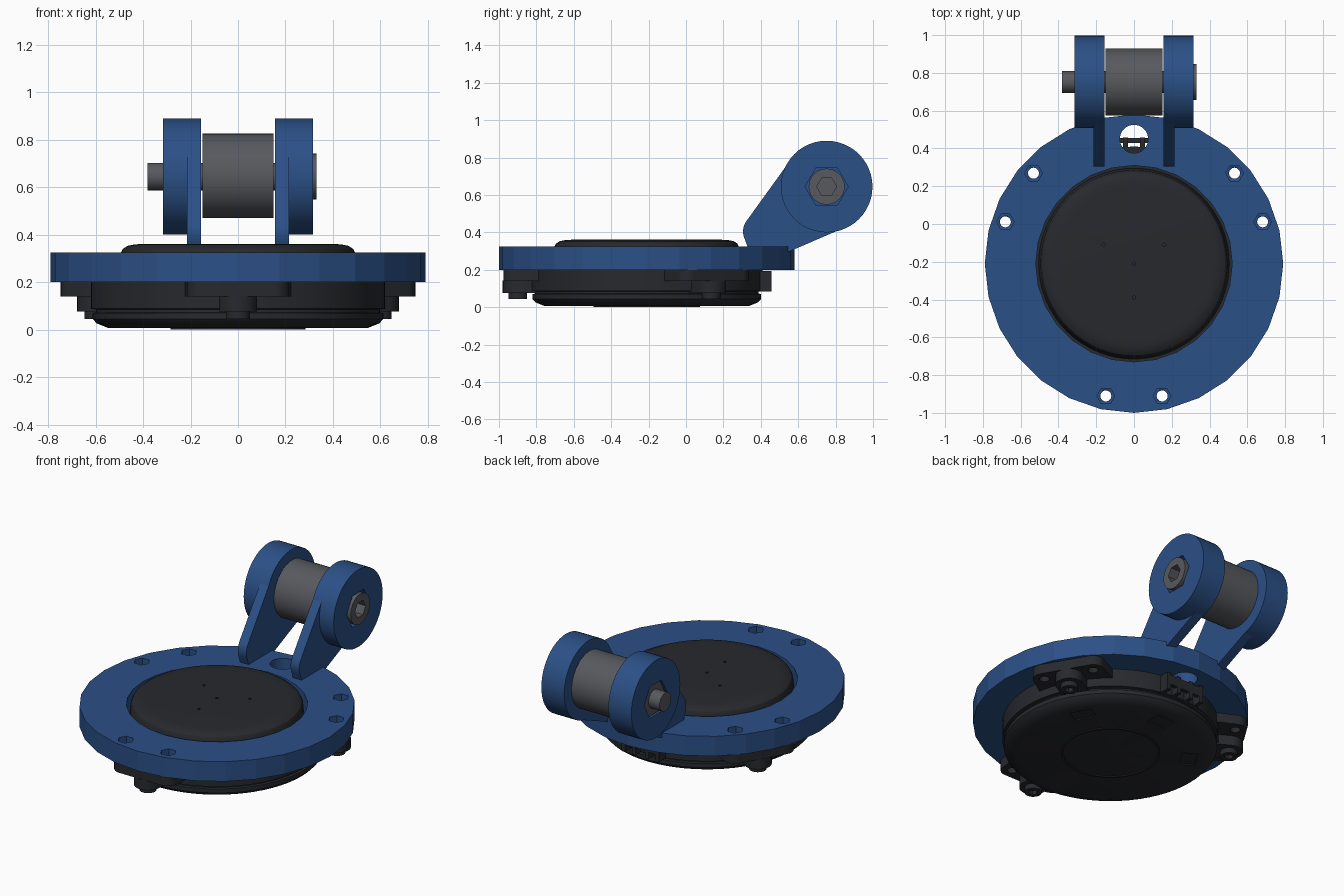
import bpy, bmesh
from math import sin, cos, pi, radians
from mathutils import Vector

if "Cube" in bpy.data.objects:
    bpy.data.objects.remove(bpy.data.objects["Cube"])

CY = -0.21          # centre of the round plate
HY, HZ = 0.752, 0.645  # hinge axis

def material(name, rgb):
    m = bpy.data.materials.new(name)
    m.diffuse_color = (*rgb, 1)
    m.use_nodes = True
    m.node_tree.nodes["Principled BSDF"].inputs["Base Color"].default_value = m.diffuse_color
    return m

BLUE = material("blue_plastic", (0.024, 0.08, 0.24))
BLACK = material("black_plastic", (0.02, 0.022, 0.026))
STEEL = material("dark_steel", (0.095, 0.1, 0.112))

def finish(name, bm, mat, smooth=30):
    bmesh.ops.recalc_face_normals(bm, faces=bm.faces)
    me = bpy.data.meshes.new(name)
    bm.to_mesh(me)
    bm.free()
    ob = bpy.data.objects.new(name, me)
    bpy.context.collection.objects.link(ob)
    if mat:
        me.materials.append(mat)
    shade(ob, smooth)
    return ob

def shade(ob, angle):
    bpy.ops.object.select_all(action='DESELECT')
    bpy.context.view_layer.objects.active = ob
    ob.select_set(True)
    if angle:
        bpy.ops.object.shade_smooth_by_angle(angle=radians(angle))

def prism(name, circles, a, b, mat=None, axis='z', n=32, rot=0.0, smooth=30):
    """Convex outline around circles (u, v, r), extruded from a to b along an axis."""
    bm = bmesh.new()
    for w in (a, b):
        for u, v, r in circles:
            for i in range(n):
                t = rot + 2 * pi * i / n
                p, q = u + r * cos(t), v + r * sin(t)
                bm.verts.new((p, q, w) if axis == 'z' else (w, p, q))
    res = bmesh.ops.convex_hull(bm, input=bm.verts)
    junk = {v for v in res['geom_interior'] + res['geom_unused'] if isinstance(v, bmesh.types.BMVert)}
    bmesh.ops.delete(bm, geom=list(junk), context='VERTS')
    bmesh.ops.dissolve_limit(bm, angle_limit=0.01, verts=bm.verts, edges=bm.edges)
    return finish(name, bm, mat, smooth)

def lathe(name, profile, mat, n=64, closed=False, smooth=30):
    """Turn (radius, z) points around the plate centre."""
    bm = bmesh.new()
    vs = [bm.verts.new((r, CY, z)) for r, z in profile]
    for i in range(len(vs) - (0 if closed else 1)):
        bm.edges.new((vs[i], vs[(i + 1) % len(vs)]))
    bmesh.ops.spin(bm, geom=bm.verts[:] + bm.edges[:], cent=(0, CY, 0), axis=(0, 0, 1),
                   angle=2 * pi, steps=n, use_merge=True)
    bmesh.ops.remove_doubles(bm, verts=bm.verts, dist=1e-5)
    return finish(name, bm, mat, smooth)

def box(name, x, y, z, mat=None, turn=0.0):
    """Box from ranges, optionally turned about the plate centre."""
    bm = bmesh.new()
    bmesh.ops.create_cube(bm, size=1)
    for v in bm.verts:
        p = [r[0] + (c + 0.5) * (r[1] - r[0]) for r, c in zip((x, y, z), v.co)]
        dx, dy = p[0], p[1] - CY
        v.co = Vector((dx * cos(turn) - dy * sin(turn), CY + dx * sin(turn) + dy * cos(turn), p[2]))
    return finish(name, bm, mat, 0)

def cut(ob, cutters, smooth=30):
    for c in cutters:
        m = ob.modifiers.new("cut", 'BOOLEAN')
        m.operation, m.solver, m.object = 'DIFFERENCE', 'EXACT', c
        bpy.context.view_layer.objects.active = ob
        bpy.ops.object.modifier_apply(modifier=m.name)
        bpy.data.objects.remove(c)
    shade(ob, smooth)

def polar(r, deg):
    return r * cos(radians(deg)), CY + r * sin(radians(deg))

TABS = (-90, 30, 150)

# Mounting plate: faceted ring with screw holes, hex nut pockets and cable hole
plate = lathe("mounting_plate", [(0.52, 0.2), (0.79, 0.2), (0.79, 0.325), (0.52, 0.325)],
              BLUE, n=28, closed=True, smooth=0)
cutters = [prism("cable_cutter", [(0, 0.45, 0.075)], 0.1, 0.4)]
for a in TABS:
    for d in (-12, 12):
        x, y = polar(0.716, a + d)
        cutters.append(prism("screw_cutter", [(x, y, 0.029)], 0.1, 0.4, n=20))
        cutters.append(prism("nut_cutter", [(x, y, 0.047)], 0.265, 0.4, n=6))
cut(plate, cutters, 0)

# Round housing with domed cap, seam groove and chamfered base
housing = lathe("round_housing", [
    (0, 0.006), (0.545, 0.006), (0.595, 0.026), (0.612, 0.045), (0.612, 0.07), (0.598, 0.073),
    (0.598, 0.085), (0.62, 0.088), (0.62, 0.2), (0.505, 0.2), (0.495, 0.32), (0.485, 0.34),
    (0.465, 0.353), (0.435, 0.359), (0.40, 0.361), (0, 0.361)], BLACK, n=64)
cutters = [prism("pin_cutter", [(x, y, 0.009)], 0.34, 0.4, n=10)
           for x, y in ((0, CY), (0, -0.39), (-0.16, -0.11), (0.16, -0.11))]
for i in range(6):
    cutters.append(box("pad_cutter", (-0.065, 0.065), (CY + 0.41, CY + 0.5), (-0.02, 0.012),
                       turn=i * pi / 3))
cut(housing, cutters)

# Thin raised ring on the underside
lathe("base_ring", [(0.272, 0), (0.285, 0), (0.285, 0.01), (0.272, 0.01)], BLACK, closed=True)

# Three screw tabs with a stepped boss under each
for i, a in enumerate(TABS):
    ends = [polar(0.716, a + d) for d in (-12, 12)]
    inner = [polar(0.57, a + d) for d in (-20, 20)]
    tab = prism(f"screw_tab_{i}", [(*p, 0.066) for p in ends] + [(*p, 0.03) for p in inner],
                0.14, 0.2, BLACK)
    cut(tab, [prism("screw_cutter", [(*p, 0.029)], 0.05, 0.3, n=20) for p in ends])
    bx, by = polar(0.69, a)
    ix, iy = polar(0.58, a)
    prism(f"tab_boss_{i}", [(bx, by, 0.08), (ix, iy, 0.08)], 0.077, 0.142, BLACK)
    foot = prism(f"boss_foot_{i}", [(bx, by, 0.05)], 0.045, 0.08, BLACK)
    cut(foot, [prism("socket_cutter", [(bx, by, 0.026)], 0, 0.07, n=6)])

# Cable connector at the back
box("connector_bar", (-0.13, 0.13), (0.43, 0.455), (0.125, 0.185), BLACK)
for i, x in enumerate((-0.12, -0.045, 0.045, 0.12)):
    box(f"connector_rib_{i}", (x - 0.012, x + 0.012), (0.36, 0.458), (0.085, 0.195), BLACK)

# Hinge arms and thick hubs, mirrored left and right
for side, s in (("left", -1), ("right", 1)):
    prism(f"{side}_arm", [(HY, HZ, 0.24), (0.40, 0.405, 0.095), (0.53, 0.305, 0.015),
                          (0.35, 0.31, 0.015)], s * 0.155, s * 0.215, BLUE, 'x', n=48)
    hub = prism(f"{side}_hub", [(HY, HZ, 0.245)], s * 0.155, s * 0.315, BLUE, 'x', n=48)
    cut(hub, [prism("hex_cutter", [(HY, HZ, 0.115)], s * 0.22, s * 0.4, None, 'x', n=6)])

# Spacer barrel, bolt with socket head, and nut
prism("spacer_barrel", [(HY, HZ + 0.003, 0.178)], -0.15, 0.15, STEEL, 'x', n=48)
prism("bolt_shaft", [(HY, HZ, 0.058)], -0.382, 0.23, STEEL, 'x')
head = prism("bolt_head", [(HY, HZ, 0.096)], 0.215, 0.33, STEEL, 'x', n=40)
cut(head, [prism("socket_cutter", [(HY, HZ, 0.053)], 0.26, 0.4, None, 'x', n=6)])
prism("hex_nut", [(HY, HZ, 0.109)], -0.305, -0.215, STEEL, 'x', n=6, smooth=0)
